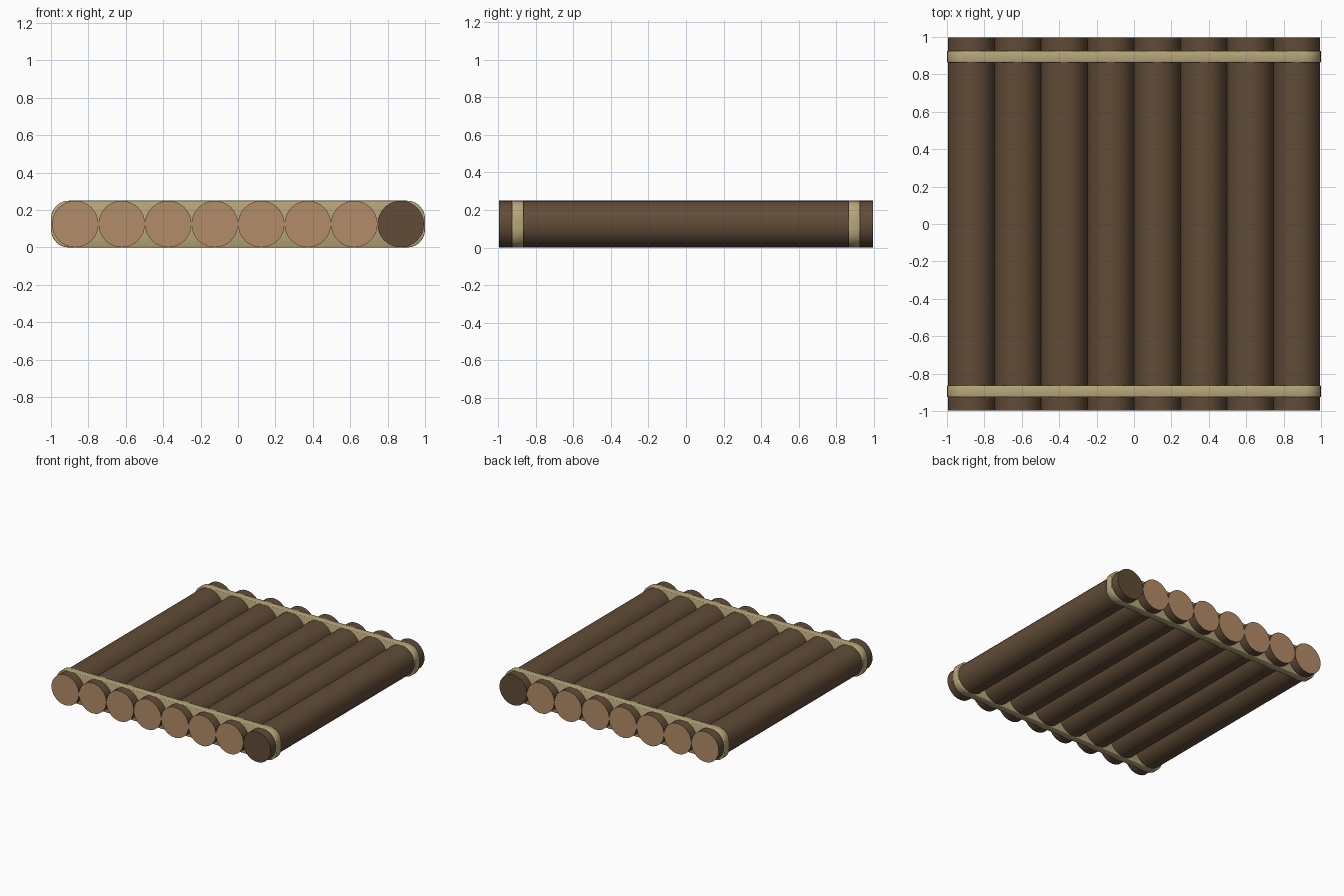
import bpy, bmesh, math
from mathutils import Matrix

if "Cube" in bpy.data.objects:
    bpy.data.objects.remove(bpy.data.objects["Cube"])


def material(name, rgb):
    m = bpy.data.materials.new(name)
    m.diffuse_color = (*rgb, 1)
    m.use_nodes = True
    m.node_tree.nodes["Principled BSDF"].inputs["Base Color"].default_value = m.diffuse_color
    return m


BARK = material("bark_brown", (0.120, 0.072, 0.038))
CUT = material("cut_wood", (0.456, 0.262, 0.136))
ROPE = material("rope_tan", (0.470, 0.385, 0.195))

COUNT, RADIUS, HALF_LEN, MID_Z = 8, 0.1243, 0.996, 0.125


def finish(name, bm, mats):
    me = bpy.data.meshes.new(name)
    bmesh.ops.recalc_face_normals(bm, faces=bm.faces)
    bm.to_mesh(me)
    bm.free()
    for m in mats:
        me.materials.append(m)
    ob = bpy.data.objects.new(name, me)
    bpy.context.collection.objects.link(ob)
    bpy.ops.object.select_all(action='DESELECT')
    ob.select_set(True)
    bpy.context.view_layer.objects.active = ob
    bpy.ops.object.shade_smooth_by_angle(angle=math.radians(50))
    return ob


# Logs lying along y; every log but the last has pale cut ends
def log(i):
    x = (i - (COUNT - 1) / 2) * RADIUS * 2
    bm = bmesh.new()
    place = Matrix.Translation((x, 0, MID_Z)) @ Matrix.Rotation(math.pi / 2, 4, 'X')
    bmesh.ops.create_cone(bm, cap_ends=True, segments=32, radius1=RADIUS,
                          radius2=RADIUS, depth=HALF_LEN * 2, matrix=place)
    for f in bm.faces:
        f.material_index = 1 if len(f.verts) > 4 and i < COUNT - 1 else 0
    finish(f"log_{i + 1}", bm, [BARK, CUT])


for i in range(COUNT):
    log(i)


# Lashings: rounded-rectangle bands wrapped round all the logs
def lashing(name, y, half_w=1.0, half_h=0.125, corner=0.095, width=0.062):
    bm = bmesh.new()
    verts = []
    for q, (sx, sz) in enumerate([(1, 1), (-1, 1), (-1, -1), (1, -1)]):
        for k in range(7):
            a = (q + k / 6) * math.pi / 2
            verts.append(bm.verts.new((sx * (half_w - corner) + corner * math.cos(a),
                                       y - width / 2,
                                       MID_Z + sz * (half_h - corner) + corner * math.sin(a))))
    face = bm.faces.new(verts)
    ext = bmesh.ops.extrude_face_region(bm, geom=[face])
    bmesh.ops.translate(bm, vec=(0, width, 0),
                        verts=[v for v in ext["geom"] if isinstance(v, bmesh.types.BMVert)])
    rims = [e for e in bm.edges if abs(e.verts[0].co.y - e.verts[1].co.y) < 1e-5]
    bmesh.ops.bevel(bm, geom=rims, offset=0.005, segments=2, profile=0.5, affect='EDGES')
    finish(name, bm, [ROPE])


lashing("front_lashing", -0.895)
lashing("back_lashing", 0.895)
